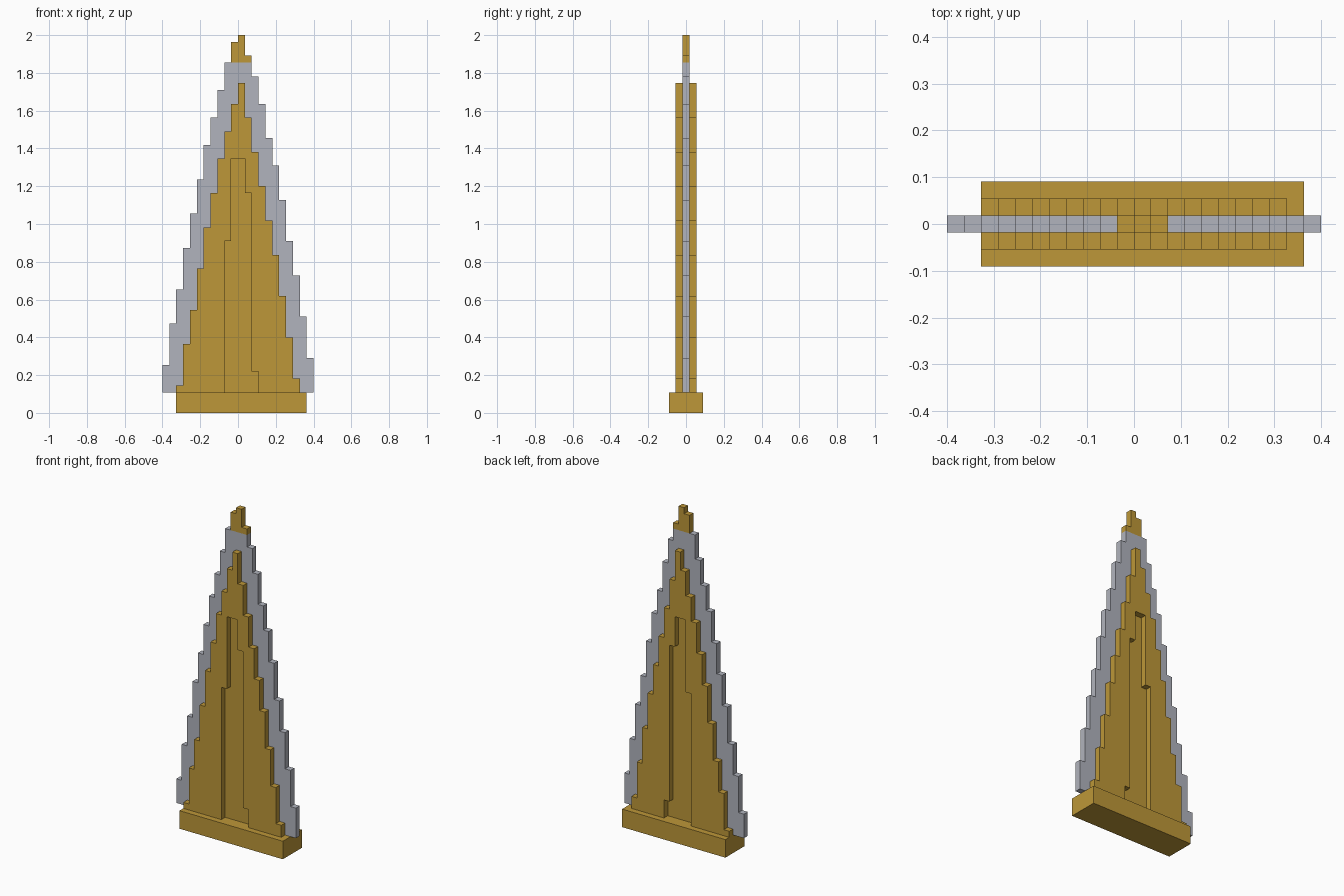
import bpy
import bmesh

U = 2 / 55          # one block of the stepped grid
FLOOR = 3           # top of the base, in blocks

cube = bpy.data.objects.get("Cube")
if cube:
    bpy.data.objects.remove(cube, do_unlink=True)


def make_material(name, color):
    mat = bpy.data.materials.new(name)
    mat.use_nodes = True
    mat.diffuse_color = color
    mat.node_tree.nodes["Principled BSDF"].inputs["Base Color"].default_value = color
    return mat


gold = make_material("gold", (0.51, 0.31, 0.04, 1))
silver = make_material("silver_grey", (0.44, 0.455, 0.51, 1))


def edge_points(start, heights):
    """Corner points of a stepped line running left to right."""
    points = [(start, heights[0])]
    for i in range(1, len(heights)):
        if heights[i] != heights[i - 1]:
            points += [(start + i, heights[i - 1]), (start + i, heights[i])]
    points.append((start + len(heights), heights[-1]))
    return points


def stepped_slab(name, start, bottoms, tops, y0, y1, mat):
    """Extrude the outline between two stepped lines from y0 to y1."""
    outline = edge_points(start, bottoms) + edge_points(start, tops)[::-1]
    bm = bmesh.new()
    face = bm.faces.new([bm.verts.new((x * U, y0 * U, z * U)) for x, z in outline])
    out = bmesh.ops.extrude_face_region(bm, geom=[face])
    verts = [v for v in out["geom"] if isinstance(v, bmesh.types.BMVert)]
    bmesh.ops.translate(bm, verts=verts, vec=(0, (y1 - y0) * U, 0))
    bmesh.ops.recalc_face_normals(bm, faces=bm.faces)
    mesh = bpy.data.meshes.new(name)
    bm.to_mesh(mesh)
    bm.free()
    mesh.materials.append(mat)
    obj = bpy.data.objects.new(name, mesh)
    bpy.context.scene.collection.objects.link(obj)
    return obj


# Column heights of the stepped silhouettes, left to right
fin_tops = [7, 13, 18, 24, 29, 34, 39, 43, 47, 51, 51,
            51, 51, 49, 45, 40, 36, 31, 25, 20, 14, 8]
cladding_tops = [4, 10, 15, 21, 27, 32, 37, 41, 45,
                 48, 43, 38, 33, 28, 23, 17, 11, 5]
tip_tops = [54, 55, 52]
recess_tops = [25, 37, 37, 32, 6]
RECESS_START = -2


def around_recess(start, count):
    """Lower line that follows the floor and arches over the recess."""
    line = [FLOOR] * count
    i = RECESS_START - start
    line[i:i + len(recess_tops)] = recess_tops
    return line


# Base block
stepped_slab("base", -9, [0] * 19, [FLOOR] * 19, -2.5, 2.5, gold)

# Thin central layer: silver fin, golden tip and golden panel in the recess
stepped_slab("fin", -11, around_recess(-11, 22), fin_tops, -0.5, 0.5, silver)
stepped_slab("tip", -1, [51] * 3, tip_tops, -0.5, 0.5, gold)
stepped_slab("recess_panel", RECESS_START, [FLOOR] * 5, recess_tops, -0.5, 0.5, gold)

# Golden cladding on both faces, open over the recess
for name, side in (("front_cladding", -1), ("back_cladding", 1)):
    stepped_slab(name, -9, around_recess(-9, 18), cladding_tops,
                 side * 0.5, side * 1.5, gold)
